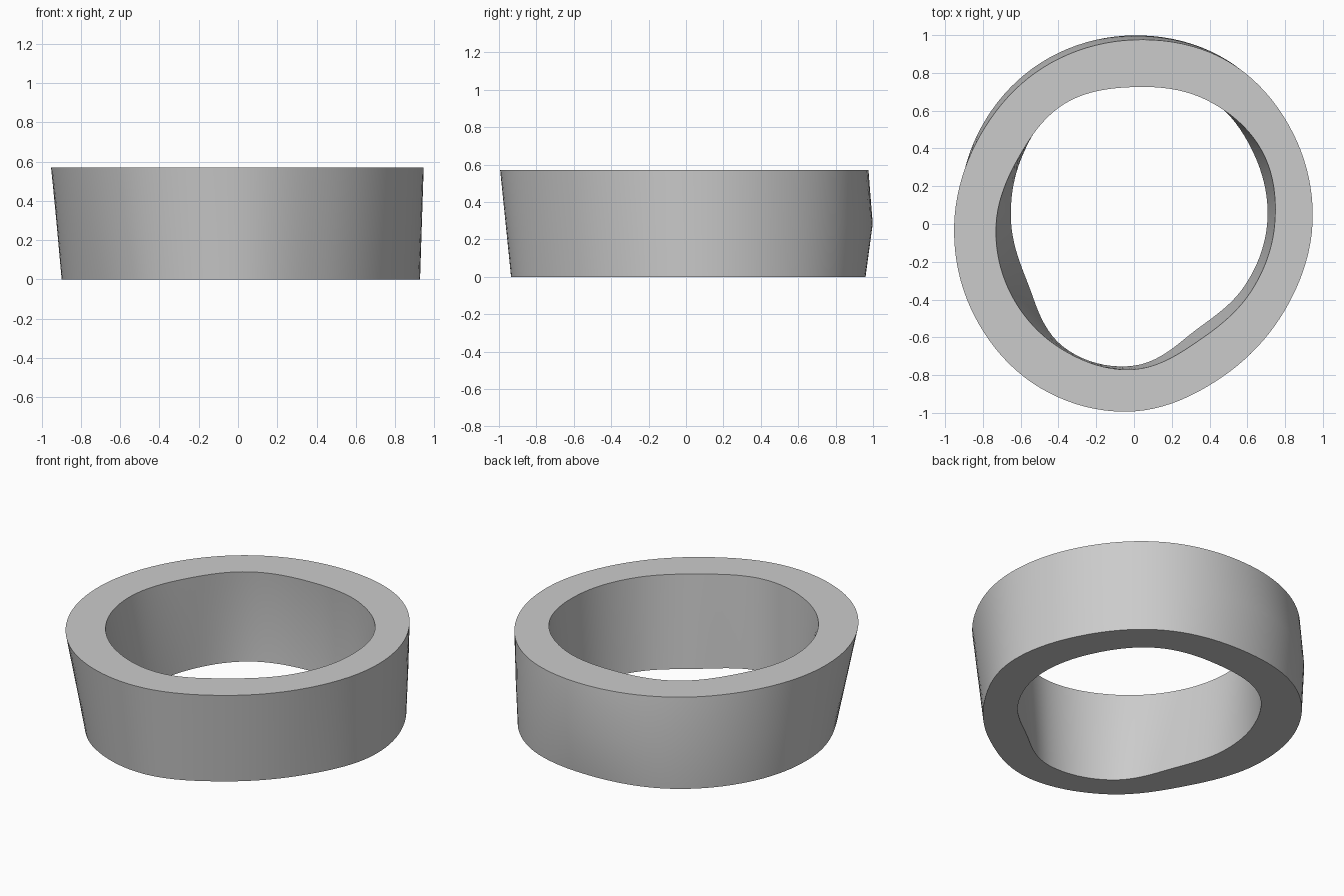
import bpy, bmesh, math

if "Cube" in bpy.data.objects:
    bpy.data.objects.remove(bpy.data.objects["Cube"], do_unlink=True)

HEIGHT = 0.57
STEPS = 120

# Radii of each outline, every 30 degrees from +x
TOP_OUTER = [.945, .97, .995, .975, .958, .94, .952, .975, 1.0, .992, .935, .92]
TOP_INNER = [.745, .78, .76, .725, .735, .705, .73, .75, .765, .77, .705, .715]
LOW_OUTER = [.925, .95, .98, .96, .97, .94, .895, .86, .915, .935, .87, .865]
LOW_INNER = [.705, .735, .775, .745, .75, .69, .65, .645, .75, .75, .65, .67]
# Swelling at half height, strongest at the back
OUTER_SWELL = [0, 0, .01, .031, .022, .015, 0, 0, 0, 0, 0, 0]
INNER_SWELL = [0, 0, .01, .015, .015, 0, 0, 0, 0, 0, 0, 0]


def middle(low, top, swell):
    return [(a + b) / 2 + s for a, b, s in zip(low, top, swell)]


def radius(samples, t):
    """Smooth closed curve through the samples, t in 0..1."""
    n = len(samples)
    i = int(t * n)
    f = t * n - i
    a, b, c, d = (samples[(i + k) % n] for k in (-1, 0, 1, 2))
    return b + f / 2 * (c - a + f * (2*a - 5*b + 4*c - d + f * (3*(b - c) + d - a)))


def add_loop(bm, samples, z):
    loop = []
    for i in range(STEPS):
        t = i / STEPS
        r, a = radius(samples, t), math.tau * t
        loop.append(bm.verts.new((r * math.cos(a), r * math.sin(a), z)))
    return loop


# Ring: closed cross-section swept through six outlines
bm = bmesh.new()
loops = [
    add_loop(bm, LOW_OUTER, 0),
    add_loop(bm, middle(LOW_OUTER, TOP_OUTER, OUTER_SWELL), HEIGHT / 2),
    add_loop(bm, TOP_OUTER, HEIGHT),
    add_loop(bm, TOP_INNER, HEIGHT),
    add_loop(bm, middle(LOW_INNER, TOP_INNER, INNER_SWELL), HEIGHT / 2),
    add_loop(bm, LOW_INNER, 0),
]
for k, low in enumerate(loops):
    high = loops[(k + 1) % len(loops)]
    for i in range(STEPS):
        j = (i + 1) % STEPS
        bm.faces.new((low[i], low[j], high[j], high[i]))
bmesh.ops.recalc_face_normals(bm, faces=bm.faces)

mesh = bpy.data.meshes.new("ring")
bm.to_mesh(mesh)
bm.free()
ring = bpy.data.objects.new("ring", mesh)
bpy.context.collection.objects.link(ring)

# Plain grey
grey = bpy.data.materials.new("light_grey")
grey.use_nodes = True
color = (0.6, 0.6, 0.6, 1)
grey.diffuse_color = color
grey.node_tree.nodes["Principled BSDF"].inputs["Base Color"].default_value = color
mesh.materials.append(grey)

# Smooth walls, crisp rims
bpy.ops.object.select_all(action="DESELECT")
ring.select_set(True)
bpy.context.view_layer.objects.active = ring
bpy.ops.object.shade_smooth_by_angle(angle=math.radians(35))
